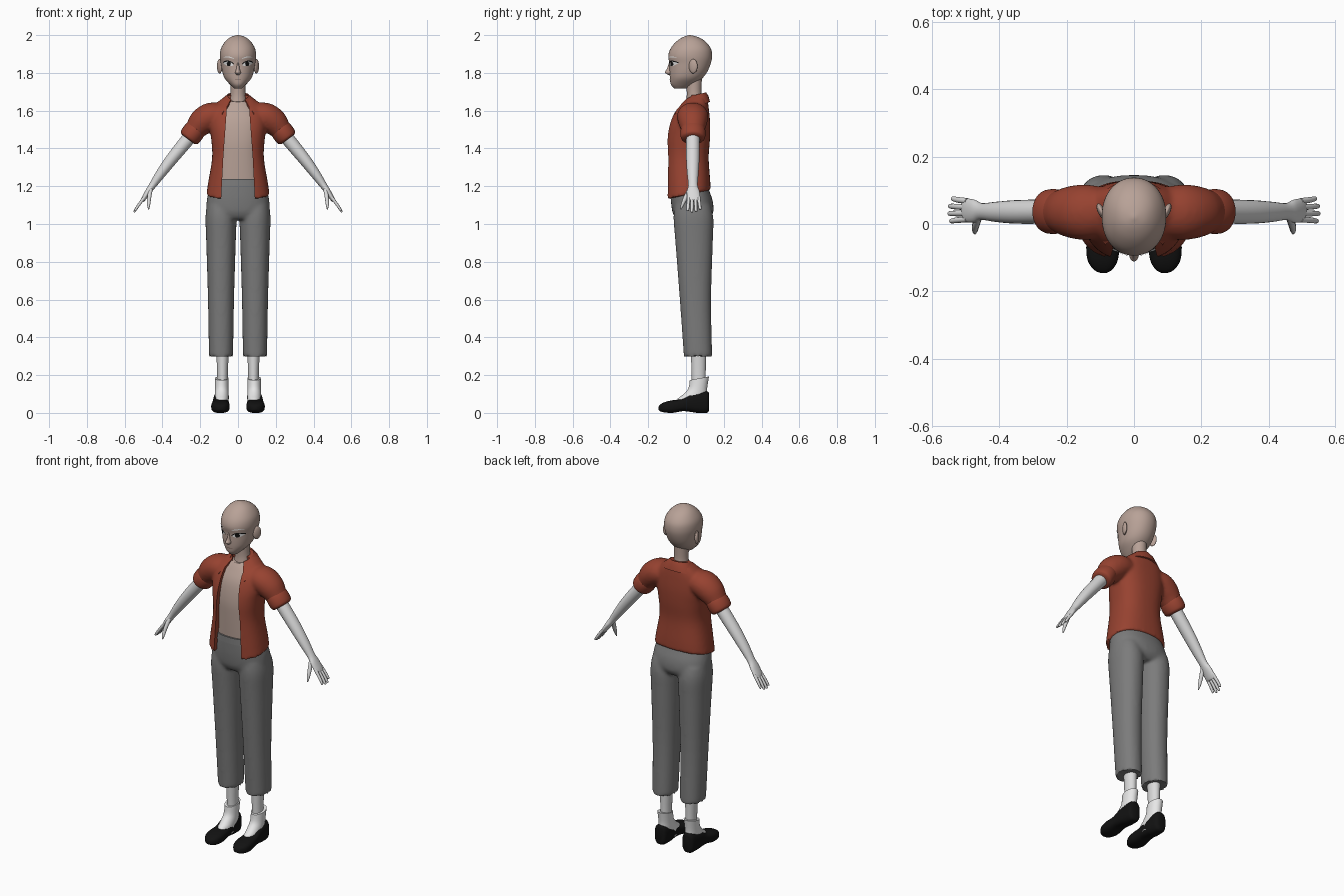
import bpy, bmesh, math
from math import sin, cos, pi
from mathutils import Vector, Matrix
from mathutils.bvhtree import BVHTree

if "Cube" in bpy.data.objects:
    bpy.data.objects.remove(bpy.data.objects["Cube"])


def material(name, r, g, b):
    m = bpy.data.materials.new(name)
    m.use_nodes = True
    m.diffuse_color = (r, g, b, 1)
    bsdf = next(n for n in m.node_tree.nodes if n.type == 'BSDF_PRINCIPLED')
    bsdf.inputs["Base Color"].default_value = (r, g, b, 1)
    return m


beige = material("warm_beige", .48, .36, .31)
pale = material("pale_grey", .7, .7, .7)
white = material("white", .85, .85, .85)
rust = material("rust_red", .31, .055, .03)
grey = material("trouser_grey", .2, .2, .2)
black = material("black", .006, .006, .006)
mouth_brown = material("mouth_brown", .2, .13, .11)


def spline(pts, k):
    """Catmull-Rom interpolation of a list of number tuples."""
    out = []
    for i in range(len(pts) - 1):
        quad = pts[max(i - 1, 0)], pts[i], pts[i + 1], pts[min(i + 2, len(pts) - 1)]
        for j in range(k):
            t = j / k
            out.append([.5 * (2*b + (c-a)*t + (2*a-5*b+4*c-d)*t*t + (3*b-a-3*c+d)*t**3)
                        for a, b, c, d in zip(*quad)])
    return out + [list(pts[-1])]


def skin_rings(bm, rings):
    rows = [[bm.verts.new(p) for p in ring] for ring in rings]
    n = len(rows[0])
    for a, b in zip(rows, rows[1:]):
        for i in range(n):
            bm.faces.new((a[i], a[(i+1) % n], b[(i+1) % n], b[i]))
    bm.faces.new(rows[0])
    bm.faces.new(rows[-1])


def power(v, p):
    return math.copysign(abs(v) ** (2 / p), v)


def body(bm, stations, cx=0, p=2, n=40, k=4):
    """Level rings: z, half width, front y, back y, rise towards the back."""
    rings = []
    for z, rx, yf, yb, tilt in spline(stations, k):
        ring = []
        for i in range(n):
            c, s = power(cos(2*pi*i/n), p), power(sin(2*pi*i/n), p)
            ring.append((cx + rx*c, (yf+yb)/2 + (yb-yf)/2*s, z + tilt*s))
        rings.append(ring)
    skin_rings(bm, rings)


def limb(bm, stations, n=20, k=4):
    """Rings across a path: x, y, z, radius along y, radius across."""
    st = spline(stations, k)
    rings = []
    for i, (x, y, z, ry, rt) in enumerate(st):
        t = (Vector(st[min(i+1, len(st)-1)][:3]) - Vector(st[max(i-1, 0)][:3])).normalized()
        u = (Vector((0, 1, 0)) - t * t.y).normalized()
        v = t.cross(u)
        rings.append([Vector((x, y, z)) + u*ry*cos(2*pi*j/n) + v*rt*sin(2*pi*j/n) for j in range(n)])
    skin_rings(bm, rings)


def mirror(bm):
    new = bmesh.ops.duplicate(bm, geom=bm.verts[:] + bm.edges[:] + bm.faces[:])["geom"]
    bmesh.ops.scale(bm, vec=(-1, 1, 1), verts=[g for g in new if isinstance(g, bmesh.types.BMVert)])


def finish(name, bm, mat, voxel=0, cutter=None, thickness=0, angle=40):
    bmesh.ops.recalc_face_normals(bm, faces=bm.faces[:])
    me = bpy.data.meshes.new(name)
    bm.to_mesh(me)
    bm.free()
    ob = bpy.data.objects.new(name, me)
    bpy.context.collection.objects.link(ob)
    if voxel:
        m = ob.modifiers.new("blend", 'REMESH')
        m.mode, m.voxel_size = 'VOXEL', voxel
        m = ob.modifiers.new("soften", 'SMOOTH')
        m.factor, m.iterations = .5, 8
    if cutter:
        m = ob.modifiers.new("opening", 'BOOLEAN')
        m.operation, m.solver, m.object = 'DIFFERENCE', 'EXACT', cutter
    if thickness:
        m = ob.modifiers.new("thickness", 'SOLIDIFY')
        m.thickness, m.offset = thickness, 0
    if ob.modifiers:
        dg = bpy.context.evaluated_depsgraph_get()
        ob.data = bpy.data.meshes.new_from_object(ob.evaluated_get(dg))
        ob.modifiers.clear()
    ob.data.materials.clear()
    if mat:
        ob.data.materials.append(mat)
    bpy.ops.object.select_all(action='DESELECT')
    ob.select_set(True)
    bpy.context.view_layer.objects.active = ob
    bpy.ops.object.shade_smooth_by_angle(angle=math.radians(angle))
    return ob


# Head, kept for projecting the painted face details
bm = bmesh.new()
body(bm, [(1.718, .02, -.062, 0, 0), (1.738, .042, -.08, .045, 0), (1.77, .07, -.085, .085, 0),
          (1.805, .083, -.087, .112, 0), (1.85, .091, -.088, .131, 0), (1.89, .096, -.094, .138, 0),
          (1.93, .09, -.081, .131, 0), (1.967, .067, -.05, .102, 0), (1.99, .038, -.015, .062, 0),
          (2, .004, .016, .024, 0)], p=2.1, n=48)
face = BVHTree.FromBMesh(bm)
finish("head", bm, beige, angle=60)

bm = bmesh.new()
body(bm, [(1.6, .055, -.01, .095, 0), (1.66, .044, .002, .088, 0), (1.7, .039, .004, .082, 0),
          (1.77, .04, .0, .084, 0)], n=24)
finish("neck", bm, beige)

bm = bmesh.new()
body(bm, [(1.855, .006, -.089, -.06, 0), (1.82, .01, -.102, -.06, 0), (1.802, .015, -.112, -.06, 0),
          (1.79, .009, -.094, -.06, 0)], n=16)
finish("nose", bm, beige, angle=60)

bm = bmesh.new()
bmesh.ops.create_uvsphere(bm, u_segments=20, v_segments=12, radius=1, matrix=Matrix.Translation((.097, .038, 1.835))
                          @ Matrix.Rotation(math.radians(-25), 4, 'Z') @ Matrix.Diagonal((.011, .025, .038, 1)))
mirror(bm)
finish("ears", bm, beige)


# Painted face details, laid on the head as thin patches
def decal(name, mat, x0, x1, low, high, lift, both=True):
    bm = bmesh.new()
    cols = []
    for i in range(17):
        t = i / 16
        col = []
        for r in range(4):
            x, z = x0 + (x1-x0)*t, low(t) + (high(t)-low(t))*r/3
            hit = face.ray_cast(Vector((x, -1, z)), Vector((0, 1, 0)))[0]
            col.append(bm.verts.new((x, (hit.y if hit else 0) - lift, z)))
        cols.append(col)
    for a, b in zip(cols, cols[1:]):
        for r in range(3):
            bm.faces.new((a[r], b[r], b[r+1], a[r+1]))
    if both:
        mirror(bm)
    bmesh.ops.recalc_face_normals(bm, faces=bm.faces[:])
    for f in bm.faces:
        if f.normal.y > 0:
            f.normal_flip()
    me = bpy.data.meshes.new(name)
    bm.to_mesh(me)
    bm.free()
    me.materials.append(mat)
    bpy.context.collection.objects.link(bpy.data.objects.new(name, me))


def arch(t):
    return max(sin(pi * t), 0) ** .8


def lid(t):
    return 1.842 + .01*t + .013*arch(t)


def disc(t):
    return .012 * math.sqrt(max(1 - (2*t - 1)**2, 0))


decal("eye_whites", white, .022, .078, lambda t: 1.842 + .01*t - .011*arch(t), lid, .002)
decal("irises", black, .038, .06, lambda t: 1.848 - disc(t), lambda t: 1.848 + disc(t), .004)
decal("eyelashes", black, .02, .08, lambda t: lid(t) - .001, lambda t: lid(t) + .005, .005)
decal("eyebrows", white, .02, .078, lambda t: 1.872 + .008*t + .005*arch(t),
      lambda t: 1.874 + .008*t + .009*arch(t), .003)
decal("mouth", mouth_brown, -.021, .021, lambda t: 1.764, lambda t: 1.765 + .003*arch(t), .002, False)

# Undershirt
bm = bmesh.new()
body(bm, [(1.18, .13, -.075, .09, 0), (1.35, .118, -.082, .09, 0), (1.45, .122, -.082, .09, 0),
          (1.55, .125, -.064, .09, 0), (1.62, .09, -.03, .09, .005), (1.655, .052, -.008, .09, .008)], p=2.3)
finish("undershirt", bm, beige)

# Open shirt: sleeves and body blended into one, then cut down the front
bm = bmesh.new()
for half_width, z in ((.092, 1.08), (.078, 1.35), (.06, 1.6), (.05, 1.76)):
    for x, y in ((1, -.3), (1, .03), (-1, .03), (-1, -.3)):
        bm.verts.new((x*half_width, y, z))
v = list(bm.verts)
for r in range(3):
    for i in range(4):
        a, b = r*4 + i, r*4 + (i+1) % 4
        bm.faces.new((v[a], v[b], v[b+4], v[a+4]))
bm.faces.new(v[:4])
bm.faces.new(v[-4:])
cutter = finish("opening_cutter", bm, None)
cutter.hide_render = True

bm = bmesh.new()
limb(bm, [(.07, .035, 1.575, .07, .06), (.14, .035, 1.572, .083, .072), (.19, .036, 1.54, .077, .072),
          (.225, .037, 1.5, .063, .058), (.245, .037, 1.475, .057, .052)])
mirror(bm)
body(bm, [(1.155, .168, -.108, .13, .025), (1.22, .158, -.107, .128, .015), (1.35, .137, -.106, .12, 0),
          (1.45, .142, -.106, .127, 0), (1.53, .152, -.09, .128, 0), (1.6, .145, -.058, .122, 0),
          (1.645, .108, -.015, .116, 0), (1.685, .056, .01, .108, .005)], p=2.5)
finish("shirt", bm, rust, voxel=.008, cutter=cutter)
bpy.data.objects.remove(cutter)

bm = bmesh.new()
limb(bm, [(.216, .037, 1.512, .052, .045), (.222, .037, 1.505, .063, .055), (.24, .037, 1.481, .067, .059),
          (.258, .037, 1.457, .063, .055), (.264, .037, 1.449, .05, .042)], n=28)
mirror(bm)
finish("sleeve_cuffs", bm, rust, angle=60)

# Folded collar around the back of the neck
bm = bmesh.new()
cols = []
for i in range(33):
    s = i/16 - 1
    a, t = s * math.radians(140), s * s
    cols.append([bm.verts.new(p) for p in (
        (.056*sin(a), .047 + .058*cos(a), 1.665 - .035*t),
        (.06*sin(a), .047 + .06*cos(a), 1.692 - .035*t),
        (.078*sin(a), .046 + (.068 + .025*t)*cos(a), 1.678 - .05*t),
        ((.1 + .03*t)*sin(a), .045 + (.078 + .06*t)*cos(a), 1.645 - .065*t))])
for a, b in zip(cols, cols[1:]):
    for r in range(3):
        bm.faces.new((a[r], b[r], b[r+1], a[r+1]))
finish("collar", bm, rust, thickness=.009, angle=60)

# Arms and hands
bm = bmesh.new()
limb(bm, [(.2, .037, 1.53, .036, .036), (.26, .037, 1.455, .036, .036), (.35, .036, 1.345, .035, .032),
          (.41, .036, 1.265, .03, .026), (.452, .037, 1.205, .025, .019), (.475, .038, 1.172, .034, .016),
          (.5, .041, 1.133, .035, .012), (.507, .041, 1.122, .03, .008)])
for y0, y1, tip in ((.068, .075, .8), (.05, .053, .97), (.032, .031, 1), (.014, .009, .9)):
    limb(bm, [(.495, y0, 1.142, .009, .009), (.5 + .028*tip, (y0+y1)/2, 1.133 - .035*tip, .0085, .008),
              (.5 + .048*tip, y1, 1.133 - .066*tip, .007, .006), (.5 + .051*tip, y1, 1.133 - .071*tip, .003, .003)], n=10)
limb(bm, [(.462, .022, 1.185, .012, .011), (.47, -.002, 1.14, .012, .011), (.473, -.02, 1.1, .008, .008),
          (.473, -.028, 1.078, .003, .003)], n=10)
mirror(bm)
finish("arms_and_hands", bm, pale, angle=60)

# Trousers: two legs blended with the hips
bm = bmesh.new()
body(bm, [(.3, .061, -.012, .136, 0), (.32, .064, -.013, .138, 0), (.6, .069, -.033, .133, 0),
          (.9, .078, -.056, .142, 0), (1.03, .082, -.066, .145, 0), (1.1, .075, -.06, .13, 0)], cx=.09, p=2.2)
mirror(bm)
body(bm, [(1.025, .14, -.05, .12, 0), (1.06, .166, -.071, .144, 0), (1.12, .166, -.08, .142, 0),
          (1.18, .154, -.083, .122, 0), (1.235, .135, -.084, .105, 0)], p=2.3)
finish("trousers", bm, grey, voxel=.009)

bm = bmesh.new()
body(bm, [(1.203, .14, -.088, .11, 0), (1.238, .13, -.087, .1, 0)], p=2.3, k=1)
finish("waistband", bm, grey)

# Ankles, socks and shoes
bm = bmesh.new()
body(bm, [(.12, .03, .03, .105, 0), (.2, .028, .03, .104, 0), (.34, .034, .025, .108, 0)], cx=.082, n=24)
mirror(bm)
finish("ankles", bm, pale)

bm = bmesh.new()
body(bm, [(.03, .036, -.075, .11, 0), (.07, .037, -.05, .112, 0), (.095, .037, -.018, .112, 0),
          (.13, .036, .012, .112, .002), (.183, .037, .02, .122, .01)], cx=.086, n=28)
mirror(bm)
finish("socks", bm, white)

bm = bmesh.new()
rings = []
for y, cx, rx, zb, zt in spline([(.122, .09, .02, .015, .105), (.11, .09, .036, 0, .115), (.06, .09, .041, 0, .11),
                                 (.02, .091, .042, .006, .098), (-.02, .092, .045, .009, .074),
                                 (-.07, .093, .049, 0, .067), (-.11, .093, .044, .002, .058),
                                 (-.136, .092, .027, .008, .045), (-.146, .091, .008, .016, .032)], 4):
    rings.append([(cx + rx*power(cos(2*pi*i/28), 2.8), y, (zb+zt)/2 + (zt-zb)/2*power(sin(2*pi*i/28), 2.8))
                  for i in range(28)])
skin_rings(bm, rings)
mirror(bm)
finish("shoes", bm, black, angle=50)
